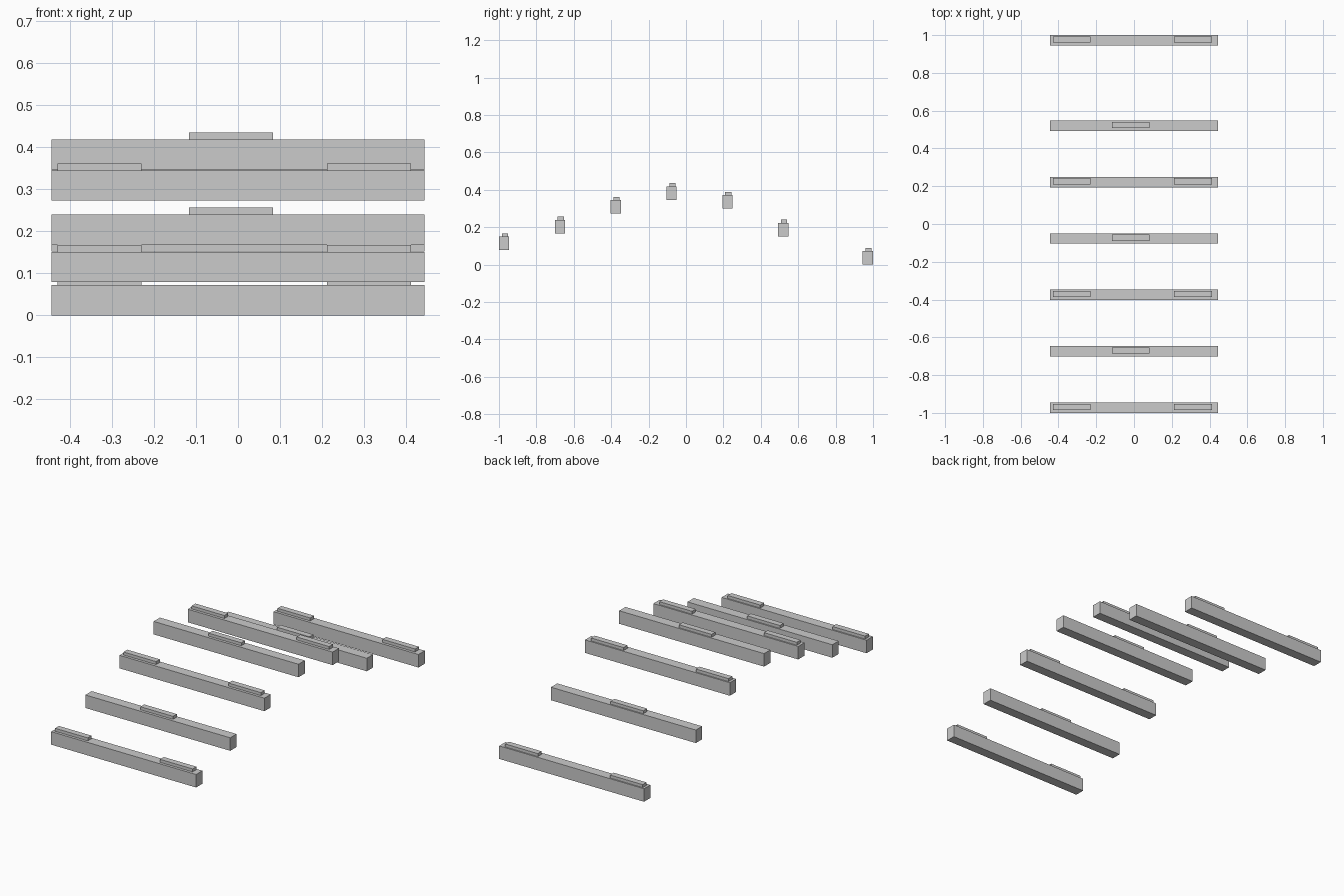
import bpy

if "Cube" in bpy.data.objects:
    bpy.data.objects.remove(bpy.data.objects["Cube"])

BEAM = (0.887, 0.055, 0.072)
PAD_X, PAD_Y, PAD_H = 0.2, 0.033, 0.0165


def box(name, size, centre):
    bpy.ops.mesh.primitive_cube_add(size=1, location=centre)
    ob = bpy.context.object
    ob.name = name
    ob.scale = size
    bpy.ops.object.transform_apply(location=False, rotation=False, scale=True)
    return ob


# Beams rise and fall along y: (centre y, underside z)
beams = [(-0.9725, 0.079), (-0.674, 0.168), (-0.375, 0.273), (-0.077, 0.347),
         (0.222, 0.300), (0.520, 0.152), (0.9725, 0.0)]

for i, (y, z) in enumerate(beams):
    box(f"beam_{i + 1}", BEAM, (0, y, z + BEAM[2] / 2))
    # Raised pads alternate: two near the ends, then one in the middle
    for x in ((-0.33, 0.312) if i % 2 == 0 else (-0.017,)):
        box(f"pad_{i + 1}", (PAD_X, PAD_Y, PAD_H),
            (x, y + 0.004, z + BEAM[2] + PAD_H / 2))
